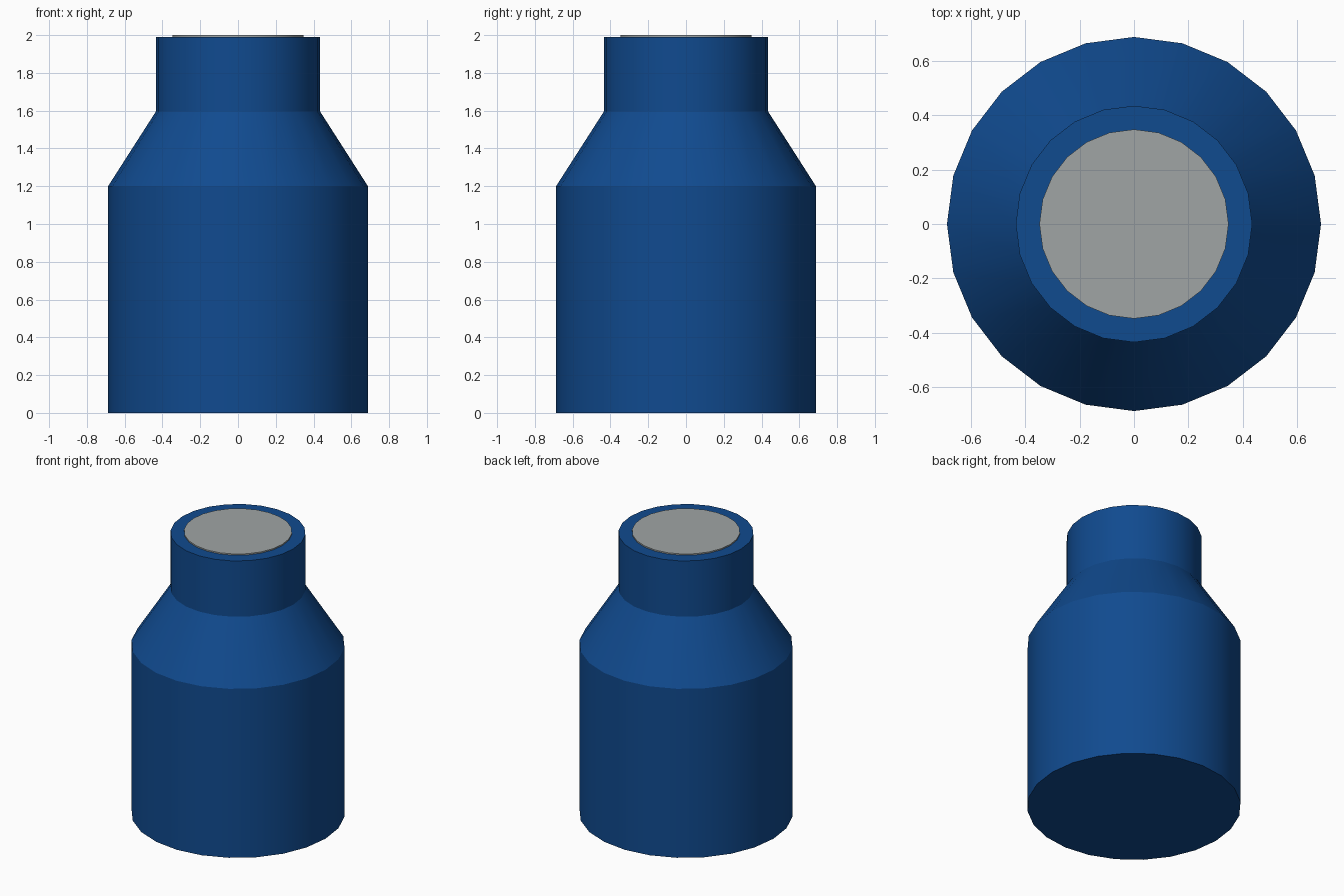
import bpy, bmesh, math

if "Cube" in bpy.data.objects:
    bpy.data.objects.remove(bpy.data.objects["Cube"])

SIDES = 24


def material(name, rgb):
    m = bpy.data.materials.new(name)
    m.diffuse_color = (*rgb, 1.0)
    m.use_nodes = True
    m.node_tree.nodes["Principled BSDF"].inputs["Base Color"].default_value = m.diffuse_color
    return m


def lathe(name, profile, mat):
    """Closed solid from (radius, z) rings, capped at both ends."""
    bm = bmesh.new()
    rings = []
    for r, z in profile:
        rings.append([bm.verts.new((r * math.cos(2 * math.pi * i / SIDES),
                                    r * math.sin(2 * math.pi * i / SIDES), z))
                      for i in range(SIDES)])
    for low, high in zip(rings, rings[1:]):
        for i in range(SIDES):
            j = (i + 1) % SIDES
            bm.faces.new((low[i], low[j], high[j], high[i]))
    bm.faces.new(rings[0][::-1])
    bm.faces.new(rings[-1])
    mesh = bpy.data.meshes.new(name)
    bm.to_mesh(mesh)
    bm.free()
    mesh.materials.append(mat)
    obj = bpy.data.objects.new(name, mesh)
    bpy.context.collection.objects.link(obj)
    # Round sides smooth, rims and shoulder edges sharp
    bpy.ops.object.select_all(action='DESELECT')
    obj.select_set(True)
    bpy.context.view_layer.objects.active = obj
    bpy.ops.object.shade_smooth_by_angle(angle=math.radians(25))
    return obj


blue = material("deep blue", (0.0052, 0.069, 0.275))
grey = material("pale grey", (0.35, 0.376, 0.376))

# Bottle: straight body, sloped shoulder, straight neck
lathe("bottle", [(0.688, 0), (0.688, 1.2), (0.435, 1.595), (0.435, 1.991)], blue)

# Thin disc lying on the neck
lathe("mouth_disc", [(0.348, 1.991), (0.348, 2.0)], grey)
